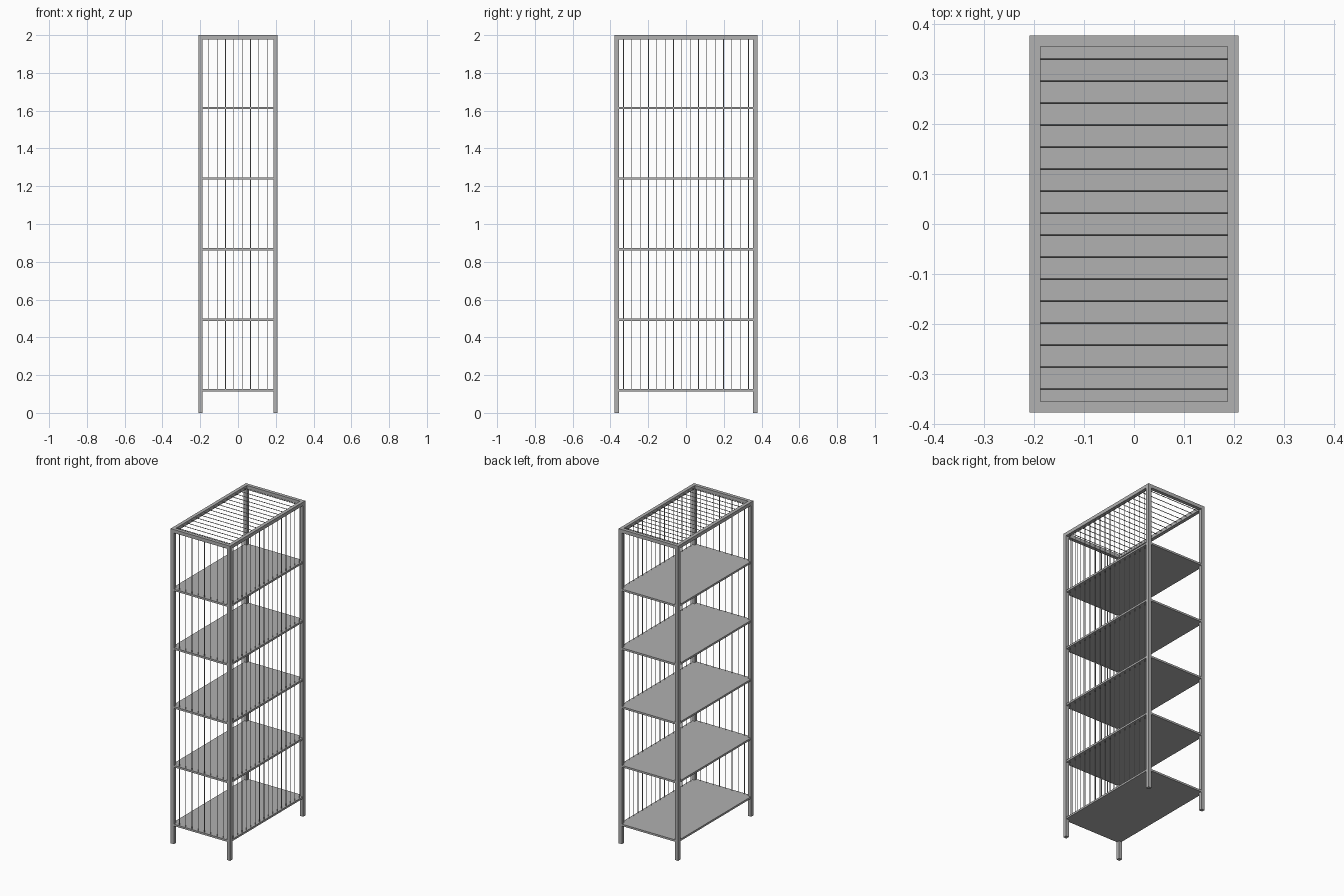
import bpy

if "Cube" in bpy.data.objects:
    bpy.data.objects.remove(bpy.data.objects["Cube"])

HX, HY, TOP = 0.209, 0.378, 2.0   # half width, half depth, height
T = 0.022                         # square tube size
PX, PY = HX - T / 2, HY - T / 2   # tube centre lines
PITCH, WIRE = 0.0441, 0.002       # wire spacing and radius
SHELF_Z = [0.12 + 0.3735 * i for i in range(5)]

steel = bpy.data.materials.new("dark_steel")
steel.diffuse_color = (0.44, 0.44, 0.44, 1)
steel.use_nodes = True
steel.node_tree.nodes["Principled BSDF"].inputs["Base Color"].default_value = steel.diffuse_color


def finish(name):
    ob = bpy.context.object
    ob.name = name
    ob.data.materials.append(steel)
    return ob


def box(name, loc, size):
    bpy.ops.mesh.primitive_cube_add(size=1, location=loc)
    finish(name).scale = size


def wire(name, loc, length, rot=(0, 0, 0)):
    bpy.ops.mesh.primitive_cylinder_add(vertices=8, radius=WIRE, depth=length,
                                        location=loc, rotation=rot)
    finish(name)
    bpy.ops.object.shade_smooth_by_angle()


def spread(count):
    return [(i - (count - 1) / 2) * PITCH for i in range(count)]


# corner posts
for sx in (-1, 1):
    for sy in (-1, 1):
        box("corner_post", (sx * PX, sy * PY, TOP / 2), (T, T, TOP))

# top frame rails
for s in (-1, 1):
    box("top_side_rail", (s * PX, 0, TOP - T / 2), (T, 2 * (HY - T), T))
    box("top_end_rail", (0, s * PY, TOP - T / 2), (2 * (HX - T), T, T))

# shelves, just inside the outer faces of the posts
for z in SHELF_Z:
    box("shelf", (0, 0, z), (2 * HX - 0.006, 2 * HY - 0.006, 0.012))

# wire walls on the front and right sides; left and back stay open
z0, z1 = SHELF_Z[0], TOP - T
for x in spread(8):
    wire("front_wire", (x, -PY, (z0 + z1) / 2), z1 - z0)
for y in spread(16):
    wire("right_wire", (PX, y, (z0 + z1) / 2), z1 - z0)

# wires across the top
for y in spread(16):
    wire("top_wire", (0, y, TOP - T / 2), 2 * (HX - T), (0, 1.5707963, 0))
